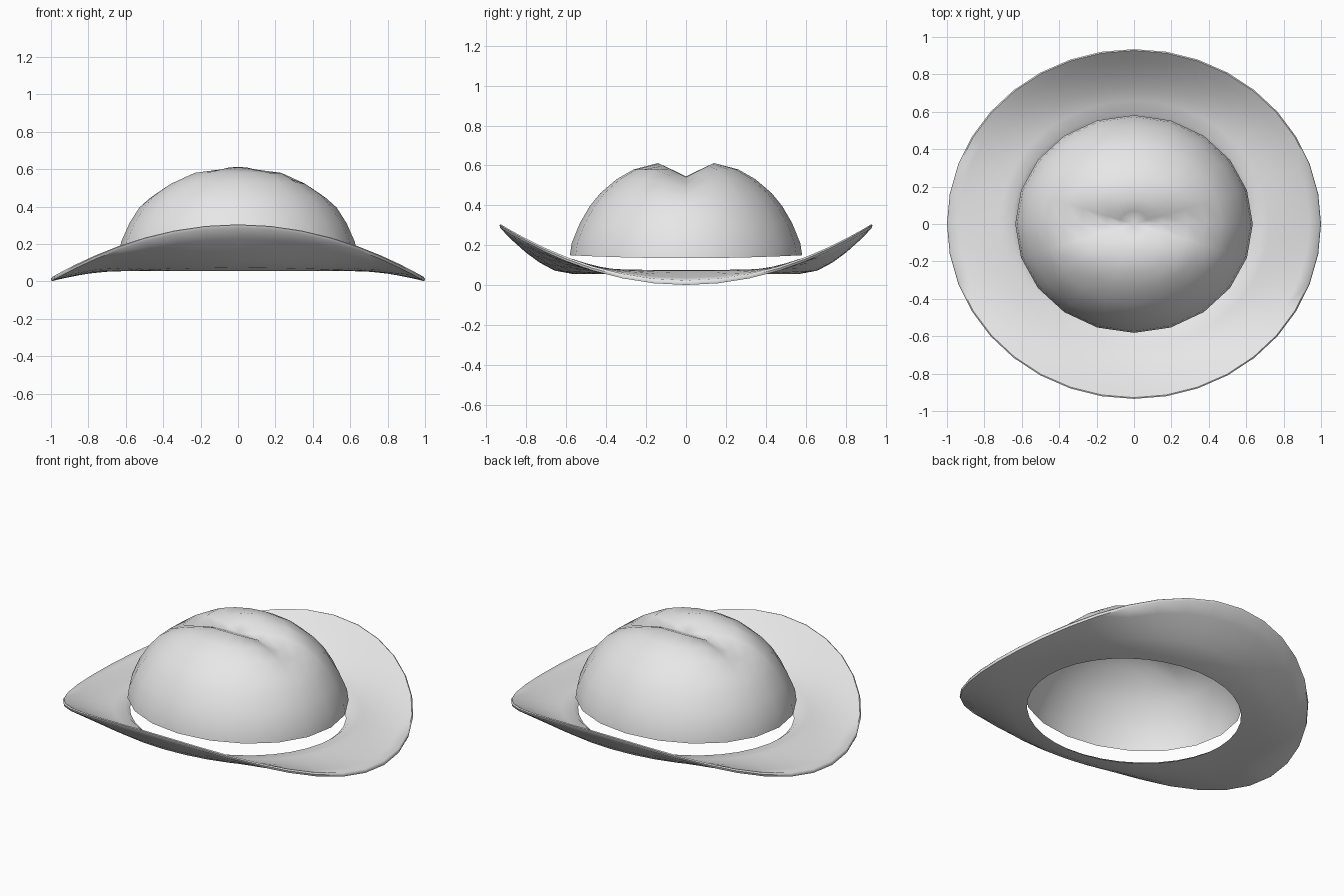
import bpy, bmesh, math

if "Cube" in bpy.data.objects:
    bpy.data.objects.remove(bpy.data.objects["Cube"])

felt = bpy.data.materials.new("grey felt")
felt.use_nodes = True
felt.diffuse_color = (0.8, 0.8, 0.8, 1)
felt.node_tree.nodes["Principled BSDF"].inputs["Base Color"].default_value = (0.8, 0.8, 0.8, 1)


def finish(name, bm, angle):
    """Turn a bmesh into a smooth shaded object."""
    bmesh.ops.recalc_face_normals(bm, faces=bm.faces)
    mesh = bpy.data.meshes.new(name)
    bm.to_mesh(mesh)
    bm.free()
    mesh.materials.append(felt)
    obj = bpy.data.objects.new(name, mesh)
    bpy.context.collection.objects.link(obj)
    bpy.ops.object.select_all(action="DESELECT")
    obj.select_set(True)
    bpy.context.view_layer.objects.active = obj
    bpy.ops.object.shade_smooth_by_angle(angle=math.radians(angle))
    return obj


def rings(bm, count, steps, point):
    """Rings of vertices given by point(step, angle), bridged with quads."""
    loops = [[bm.verts.new(point(s, 2 * math.pi * i / count)) for i in range(count)]
             for s in steps]
    return loops


def bridge(bm, a, b):
    n = len(a)
    for i in range(n):
        bm.faces.new((a[i], a[(i + 1) % n], b[(i + 1) % n], b[i]))


# Brim: a closed section swept round an oval, front and back curled up
def brim_point(step, a):
    t, thickness = step
    rx, ry = 0.65 + 0.35 * t, 0.59 + 0.345 * t
    inner, outer = 0.055, 0.29 * math.sin(a) ** 2
    z = inner + (outer - inner) * max(t, 0) ** 1.6 + thickness
    return rx * math.cos(a), ry * math.sin(a), z


section = [(t, 0.022) for t in (0, 0.2, 0.42, 0.62, 0.82, 0.98)]
section += [(1, 0.012)]
section += [(t, 0) for t in (0.99, 0.82, 0.62, 0.42, 0.2, -0.08)]
bm = bmesh.new()
loops = rings(bm, 36, section, brim_point)
for k, loop in enumerate(loops):
    bridge(bm, loop, loops[(k + 1) % len(loops)])
finish("brim", bm, 50)


# Crown: an open dome with a crease along the top from side to side
def crown_point(step, a):
    r, z = step
    x, y = 0.635 * r * math.cos(a), 0.582 * r * math.sin(a)
    fade = min(1, max(0, (0.52 - abs(x)) / 0.25))
    z -= 0.07 * fade * max(0, 1 - abs(y) / 0.14)
    if r == 1:
        z += 0.015 * math.sin(a) ** 2
    return x, y, z


dome = [(1, 0.135), (0.985, 0.21), (0.915, 0.31), (0.83, 0.395), (0.74, 0.46),
        (0.6, 0.53), (0.45, 0.58), (0.24, 0.612), (0.12, 0.614)]
bm = bmesh.new()
loops = rings(bm, 20, dome, crown_point)
for low, high in zip(loops, loops[1:]):
    bridge(bm, low, high)
peak = bm.verts.new((0, 0, 0.545))
for i, v in enumerate(loops[-1]):
    bm.faces.new((v, loops[-1][(i + 1) % 20], peak))
finish("crown", bm, 70)
